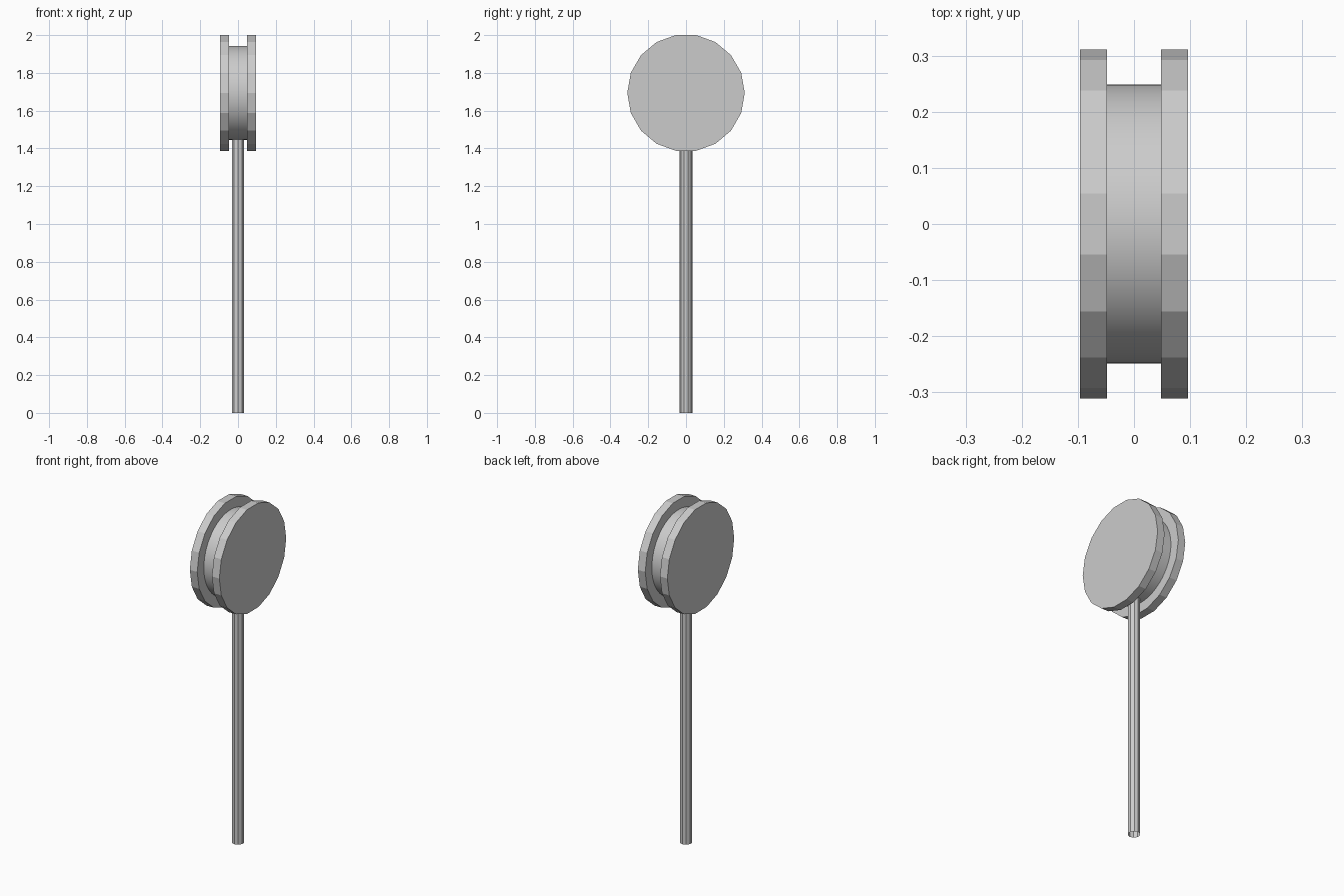
import bpy
import math

if "Cube" in bpy.data.objects:
    bpy.data.objects.remove(bpy.data.objects["Cube"])

CENTRE_Z = 1.694


def cylinder(name, sides, radius, depth, location, across=False, fill='NGON', spin=0.0):
    """Cylinder along z, or along x when across is set."""
    bpy.ops.mesh.primitive_cylinder_add(
        vertices=sides, radius=radius, depth=depth, end_fill_type=fill,
        location=location,
        rotation=(0, math.pi / 2 if across else 0, spin))
    obj = bpy.context.object
    obj.name = name
    return obj


# Two flat-sided round plates, with corners pointing sideways
for side, label in ((-1, "left"), (1, "right")):
    cylinder(f"{label}_plate", 18, 0.311, 0.048, (side * 0.072, 0, CENTRE_Z), across=True)

# Smooth drum between the plates
drum = cylinder("drum", 48, 0.249, 0.097, (0, 0, CENTRE_Z), across=True, fill='NOTHING')
bpy.ops.object.shade_smooth_by_angle(angle=math.radians(30))

# Hollow post running from the ground into the drum
POST_TOP = 1.47
cylinder("post", 10, 0.034, POST_TOP, (0, 0, POST_TOP / 2), fill='NOTHING')
